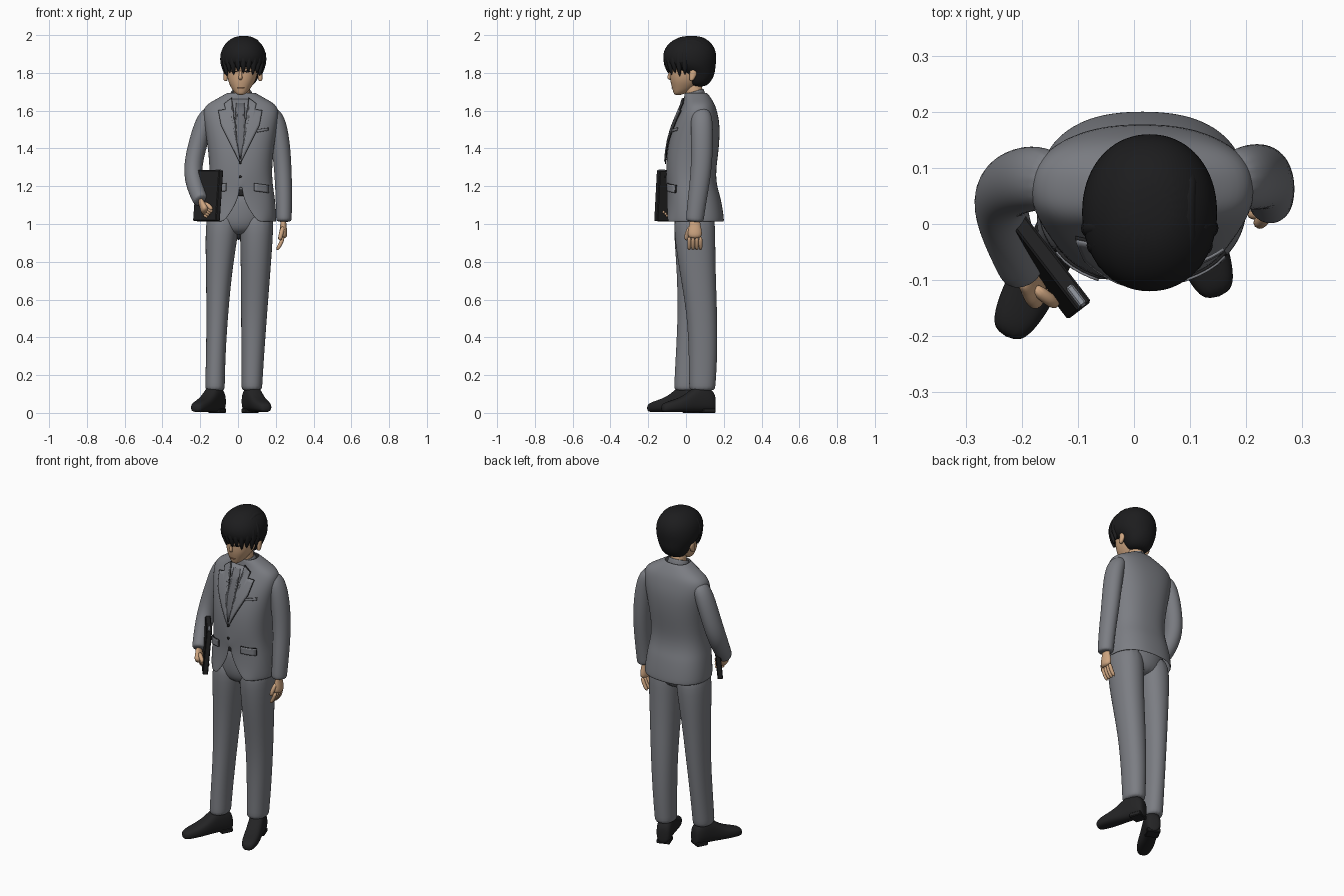
import bpy, bmesh, math
from mathutils import Vector, Matrix
from mathutils.bvhtree import BVHTree

cube = bpy.data.objects.get("Cube")
if cube:
    bpy.data.objects.remove(cube, do_unlink=True)


def material(name, r, g, b):
    m = bpy.data.materials.new(name)
    m.use_nodes = True
    m.diffuse_color = (r, g, b, 1)
    bsdf = next(n for n in m.node_tree.nodes if n.type == 'BSDF_PRINCIPLED')
    bsdf.inputs["Base Color"].default_value = (r, g, b, 1)
    bsdf.inputs["Roughness"].default_value = 0.8
    return m


SUIT = material("suit grey", .2, .207, .228)
TIE = material("tie grey", .15, .155, .172)
SKIN = material("skin", .62, .38, .22)
LIPS = material("lip brown", .36, .18, .1)
HAIR = material("hair black", .012, .012, .013)
BLACK = material("leather black", .017, .017, .018)
PAPER = material("paper grey", .3, .32, .36)
UP = Vector((0, 0, 1))


def finish(name, bm, mat, subsurf=0, thick=0, smooth=True):
    bmesh.ops.recalc_face_normals(bm, faces=bm.faces)
    me = bpy.data.meshes.new(name)
    bm.to_mesh(me)
    bm.free()
    me.materials.append(mat)
    for p in me.polygons:
        p.use_smooth = smooth
    ob = bpy.data.objects.new(name, me)
    bpy.context.scene.collection.objects.link(ob)
    if thick:
        mod = ob.modifiers.new("thickness", 'SOLIDIFY')
        mod.thickness, mod.offset = thick, 0
    if subsurf:
        mod = ob.modifiers.new("smooth", 'SUBSURF')
        mod.levels = mod.render_levels = subsurf
    return ob


def loft(name, rings, mat, axis=None, sides=16, power=2, cap=True,
         subsurf=2, thick=0, shape=None):
    """Skin rings of (x, y, z, half width, half depth); each starts at the front."""
    bm = bmesh.new()
    pts = [Vector(r[:3]) for r in rings]
    rows = []
    for i, r in enumerate(rings):
        n = Vector(axis) if axis else pts[min(i + 1, len(pts) - 1)] - pts[max(i - 1, 0)]
        n.normalize()
        u = (Vector((1, 0, 0)) - n * n.x).normalized()
        v = n.cross(u)
        row = []
        for k in range(sides):
            a = math.tau * k / sides
            s, c = math.sin(a), -math.cos(a)
            s = math.copysign(abs(s) ** (2 / power), s)
            c = math.copysign(abs(c) ** (2 / power), c)
            row.append(bm.verts.new(pts[i] + u * s * r[3] + v * c * r[4]))
        rows.append(row)
    for a, b in zip(rows, rows[1:]):
        for k in range(sides):
            j = (k + 1) % sides
            bm.faces.new((a[k], a[j], b[j], b[k]))
    if cap:
        bm.faces.new(rows[0])
        bm.faces.new(rows[-1])
    if shape:
        shape(bm, rows)
    return finish(name, bm, mat, subsurf, thick)


def surface_of(ob):
    bpy.context.view_layer.update()
    return BVHTree.FromObject(ob, bpy.context.evaluated_depsgraph_get())


def patch(name, outline, mat, target, lift, grow=1.0, cuts=4):
    """Lay a thin plate with an (x, z) outline on the front of a surface."""
    bm = bmesh.new()
    mid = sum((Vector(p) for p in outline), Vector((0, 0))) / len(outline)
    face = [mid + (Vector(p) - mid) * grow for p in outline]
    bm.faces.new([bm.verts.new((p.x, 0, p.y)) for p in face])
    bmesh.ops.triangulate(bm, faces=bm.faces)
    bmesh.ops.subdivide_edges(bm, edges=bm.edges, cuts=cuts, use_grid_fill=True)
    missed = []
    for v in bm.verts:
        hit = target.ray_cast(Vector((v.co.x, -1, v.co.z)), Vector((0, 1, 0)))[0]
        if hit:
            v.co.y = hit.y - lift
        else:
            missed.append(v)
    bmesh.ops.delete(bm, geom=missed, context='VERTS')
    return finish(name, bm, mat, thick=.005)


def box(name, matrix, size, mat):
    bm = bmesh.new()
    bmesh.ops.create_cube(bm, size=1, matrix=matrix @ Matrix.Diagonal((*size, 1)))
    bmesh.ops.bevel(bm, geom=bm.edges, offset=.004, segments=1, affect='EDGES')
    return finish(name, bm, mat, smooth=False)


# Jacket, with the front edges cut away below the last button
def cutaway(bm, rows):
    centre = rows[0][0].co.x
    for row in rows:
        z = row[0].co.z
        if z > 1.22:
            continue
        near, wide = abs(row[1].co.x - centre), .15
        gap = .006 + .075 * max(0, (1.16 - z) / .14) ** 1.5
        for v in row[1:]:
            d = v.co.x - centre
            if v.co.y < 0 and abs(d) < wide:
                new = gap + (abs(d) - near) * (wide - gap) / (wide - near)
                v.co.x = centre + math.copysign(new, d)
    bmesh.ops.delete(bm, geom=[r[0] for r in rows if r[0].co.z < 1.17], context='VERTS')


jacket = loft("jacket", [
    (.015, .05, 1.01, .186, .15), (.015, .045, 1.08, .183, .146),
    (.015, .037, 1.15, .175, .14), (.015, .03, 1.19, .168, .133),
    (.015, .025, 1.27, .16, .127), (.015, .037, 1.4, .17, .135),
    (.015, .055, 1.52, .19, .122), (.015, .065, 1.59, .2, .098),
    (.016, .068, 1.63, .185, .082), (.018, .063, 1.66, .125, .07),
    (.018, .052, 1.695, .068, .056)],
    SUIT, axis=UP, sides=28, power=2.4, cap=False, thick=.008, shape=cutaway)
chest = surface_of(jacket)

# Shirt front, tie, lapels, pockets and buttons laid on the chest
MID = .012
patch("shirt_front", [(MID + x, z) for x, z in
      ((-.05, 1.66), (.05, 1.66), (.05, 1.6), (0, 1.34), (-.05, 1.6))], SUIT, chest, .003)
tie = [(MID + x, z) for x, z in
       ((-.022, 1.64), (.022, 1.64), (.013, 1.6), (.027, 1.44), (0, 1.35), (-.027, 1.44), (-.013, 1.6))]
patch("tie_edge", tie, BLACK, chest, .004, grow=1.04)
patch("tie", tie, TIE, chest, .009)
for side, s in (("left", 1), ("right", -1)):
    lapel = [(MID + s * x, z) for x, z in
             ((.045, 1.665), (.085, 1.635), (.078, 1.605), (.115, 1.6), (.1, 1.52),
              (.004, 1.33), (.052, 1.6))]
    patch(side + "_lapel_edge", lapel, BLACK, chest, .006, grow=1.03)
    patch(side + "_lapel", lapel, SUIT, chest, .011)
    flap = [(MID + s * x, z) for x, z in ((.075, 1.215), (.15, 1.205), (.15, 1.165), (.075, 1.175))]
    patch(side + "_pocket_edge", flap, BLACK, chest, .004, grow=1.04)
    patch(side + "_pocket_flap", flap, SUIT, chest, .009)
patch("breast_pocket", [(.1, 1.485), (.16, 1.495), (.16, 1.51), (.1, 1.5)], SUIT, chest, .007)
for i, z in enumerate((1.325, 1.25)):
    ring = [(MID + .008 * math.cos(k), z + .008 * math.sin(k)) for k in range(6)]
    patch("button_%d" % i, ring, BLACK, chest, .006, cuts=1)
loft("shirt_collar", [(.018, .05, 1.635, .07, .062), (.018, .043, 1.705, .053, .05)],
     SUIT, axis=(0, -.3, 1), cap=False, thick=.008)

# Trousers and belt
loft("trouser_seat", [(.012, .04, 1.2, .14, .105), (.012, .045, 1.08, .165, .115),
                      (.008, .045, .99, .15, .11), (.003, .045, .94, .07, .07)],
     SUIT, axis=UP, sides=20)
loft("belt", [(.012, .04, z, .15, .113) for z in (1.145, 1.155, 1.175, 1.185)], BLACK, axis=UP, sides=20)
loft("crotch_lining", [(.002, .045, z, .018, .03) for z in (.96, .94, .915)], BLACK, axis=UP, subsurf=1)
loft("right_trouser_leg", [
    (-.075, .045, 1.09, .09, .108), (-.086, .045, .95, .089, .112), (-.1, .045, .76, .071, .095),
    (-.11, .038, .52, .058, .082), (-.118, .02, .3, .052, .076),
    (-.122, .006, .14, .053, .07), (-.122, .004, .115, .052, .068)], SUIT, axis=UP, power=2.2)
loft("left_trouser_leg", [
    (.1, .045, 1.09, .09, .108), (.098, .045, .95, .09, .112), (.094, .06, .76, .08, .098),
    (.085, .086, .52, .07, .081), (.078, .091, .3, .061, .077),
    (.073, .086, .14, .056, .071), (.073, .086, .115, .055, .069)], SUIT, axis=UP, power=2.2)

# Shoes: rings of (distance from ankle, half width, half height)
for side, x, y, dx, dy in (("right", -.122, .005, -.46, -.89), ("left", .073, .088, .34, -.94)):
    profile = ((-.068, .025, .042), (-.055, .042, .058), (-.01, .046, .073), (.035, .045, .073),
               (.085, .046, .05), (.14, .048, .036), (.2, .041, .028), (.232, .024, .02))
    loft(side + "_shoe", [(x + dx * t, y + dy * t, h + .004, w, h) for t, w, h in profile],
         BLACK, axis=(dx, dy, 0), power=2.6)
    turn = Matrix.Rotation(math.atan2(dx, -dy), 4, 'Z')
    heel = Matrix.Translation((x - dx * .025, y - dy * .025, .012)) @ turn
    box(side + "_heel", heel, (.075, .07, .024), BLACK)

# Sleeves
loft("left_sleeve", [
    (.165, .08, 1.605, .035, .045), (.203, .083, 1.56, .05, .06), (.226, .085, 1.43, .051, .06),
    (.238, .082, 1.29, .047, .056), (.243, .062, 1.15, .045, .052),
    (.243, .047, 1.03, .042, .048), (.243, .046, 1.01, .041, .047)], SUIT)
loft("right_sleeve", [
    (-.135, .08, 1.605, .035, .045), (-.173, .083, 1.56, .05, .06), (-.212, .076, 1.43, .051, .06),
    (-.24, .055, 1.31, .05, .058), (-.235, .005, 1.22, .048, .052),
    (-.203, -.075, 1.135, .042, .045), (-.195, -.09, 1.12, .041, .043)], SUIT)


# Hands: palm, four curled fingers and a thumb in a local frame
def hand(side, wrist, palm, down, thumb, curl, size):
    wrist, palm, down, thumb = map(Vector, (wrist, palm, down, thumb))

    def at(p, f, t):
        return tuple(wrist + (palm * p + down * f + thumb * t) * size)
    loft(side + "_palm", [(*at(0, f, 0), w * .55, w) for f, w in
                          ((-.02, .028), (.015, .03), (.05, .04), (.088, .038))], SKIN, sides=12)
    for k in range(4):
        t = .03 - .02 * k
        p, f = 0, .075
        path = [(*at(p, f, t), .012, .012)]
        for bend in (curl, curl * 2):
            p, f = p + .042 * math.sin(bend), f + .042 * math.cos(bend)
            path.append((*at(p, f, t), .011, .011))
        loft("%s_finger_%d" % (side, k), path, SKIN, sides=8, subsurf=1)
    loft(side + "_thumb", [(*at(p, f, t), .013, .013) for p, f, t in
                           ((0, .02, .02), (.012, .06, .045), (.02, .1, .045))], SKIN, sides=8, subsurf=1)


hand("left", (.24, .047, 1.01), (-1, 0, 0), (0, 0, -1), (0, -1, 0), .3, 1)
hand("right", (-.195, -.094, 1.115), (.78, .6, 0), (.36, -.47, -.8), (.48, -.62, .6), .8, .8)

# Folder held under the right arm
along = Vector((.6, -.78, 0)).normalized()
rise = (Vector((.11, 0, 1)) - along * along.x * .11).normalized()
frame = Matrix((along, rise.cross(along), rise)).transposed().to_4x4()
frame.translation = (-.158, -.075, 1.15)
box("folder", frame, (.2, .03, .27), BLACK)
box("folder_papers", frame @ Matrix.Translation((.075, 0, .002)), (.045, .016, .272), PAPER)

# Head, neck, nose and ears
loft("neck", [(.02, .06, 1.61, .052, .05), (.02, .045, 1.69, .044, .045), (.02, .03, 1.77, .045, .05)],
     SKIN)
head = loft("head", [
    (.015, -.043, 1.682, .016, .018), (.015, -.03, 1.698, .036, .038), (.016, -.01, 1.725, .056, .066),
    (.02, 0, 1.76, .075, .085), (.024, .01, 1.81, .084, .098), (.026, .015, 1.87, .087, .1),
    (.026, .02, 1.93, .07, .09), (.026, .02, 1.965, .03, .04)], SKIN, axis=UP, sides=20, power=2.2)
face = surface_of(head)
loft("nose", [(.014, -.08, 1.82, .006, .008), (.013, -.084, 1.79, .009, .012),
              (.013, -.086, 1.772, .012, .017), (.013, -.08, 1.762, .008, .008)], SKIN, axis=UP, sides=8)
patch("mouth", [(-.006, 1.722), (.034, 1.722), (.026, 1.717), (.002, 1.717)], LIPS, face, .001, cuts=2)
for side, s in (("left", 1), ("right", -1)):
    eye = [(.014 + s * x, z) for x, z in ((.018, 1.806), (.034, 1.814), (.056, 1.809), (.036, 1.802))]
    patch(side + "_eye", eye, HAIR, face, .001, cuts=2)
    loft(side + "_ear", [(.026 + s * .092, .035 + y, z, .012, w) for y, z, w in
                         ((-.008, 1.755, .009), (0, 1.775, .017), (.004, 1.8, .022), (.002, 1.82, .014))],
         SKIN, axis=UP, sides=10, subsurf=1)

# Hair cap, with a fringe and sideburns of tapered locks
loft("hair", [
    (.024, .065, 1.725, .05, .04), (.025, .07, 1.76, .078, .068), (.026, .066, 1.8, .09, .088),
    (.027, .025, 1.835, .118, .132), (.028, .019, 1.88, .124, .145), (.028, .02, 1.93, .115, .136),
    (.028, .024, 1.972, .083, .1), (.03, .028, 1.997, .035, .045)], HAIR, axis=UP, sides=24, power=2.1)
for k in range(-5, 6):
    a = k * .27
    sx, cy = math.sin(a), -math.cos(a)
    tip = 1.795 - .022 * abs(k) / 5 + .014 * (k % 2)
    lock = [(.028 + sx * r, .019 + cy * r * 1.13, z, w, w) for r, z, w in
            ((.085, 1.955, .014), (.108, 1.9, .022), (.108, 1.845, .019), (.097, tip, .004))]
    loft("hair_lock_%d" % (k + 5), lock, HAIR, sides=8, subsurf=1)
# Swept ridge beside the parting
loft("hair_ridge", [(.098, .1, 1.935, .02, .02), (.09, .05, 1.965, .022, .022),
                    (.092, -.02, 1.96, .022, .022), (.1, -.075, 1.91, .018, .018)],
     HAIR, sides=8, subsurf=1)
